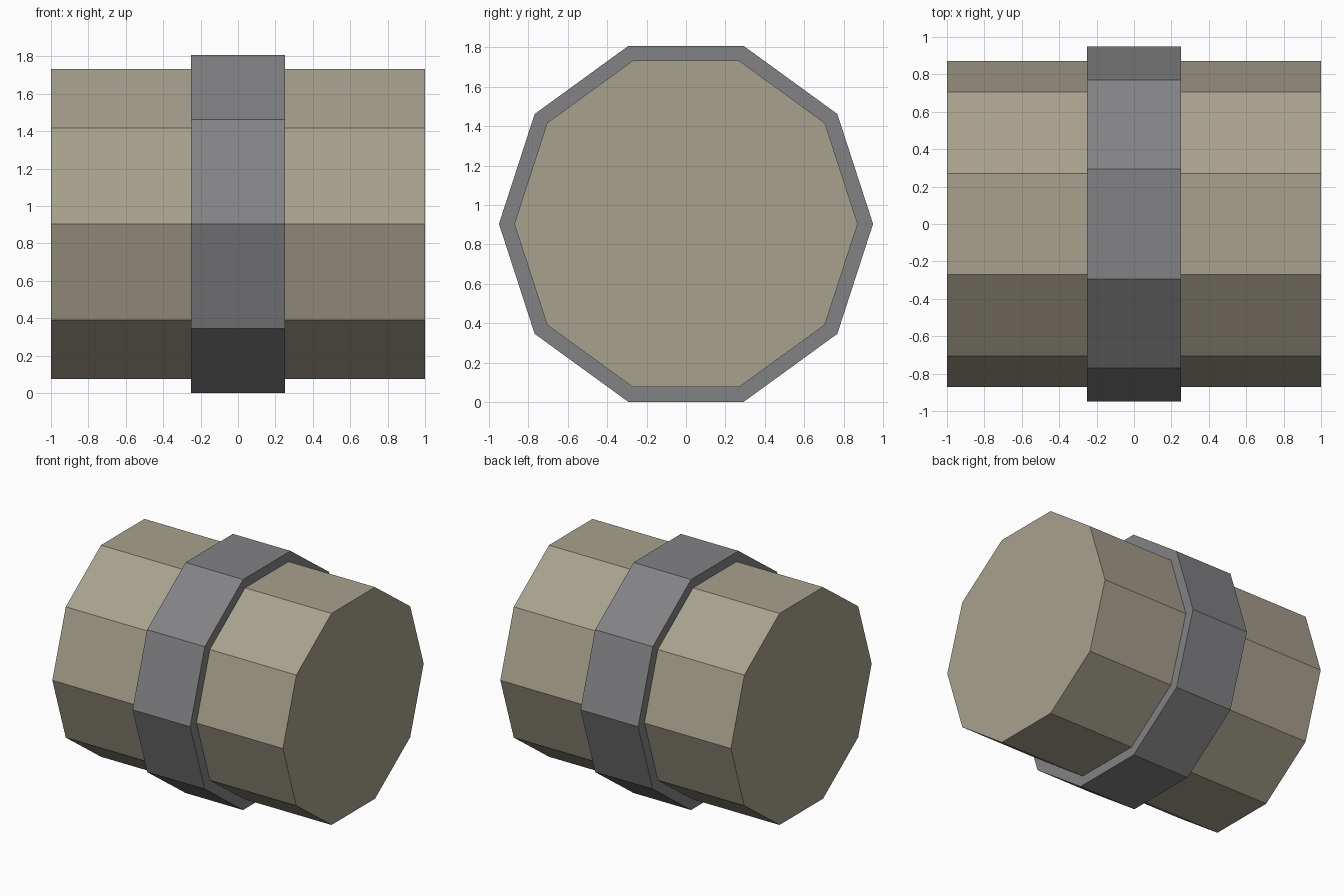
import bpy
import bmesh
from math import pi
from mathutils import Matrix

SIDES = 10
CENTRE_Z = 0.904

if "Cube" in bpy.data.objects:
    bpy.data.objects.remove(bpy.data.objects["Cube"], do_unlink=True)


def make_material(name, rgb):
    mat = bpy.data.materials.new(name)
    mat.use_nodes = True
    colour = (*rgb, 1.0)
    mat.diffuse_color = colour
    mat.node_tree.nodes["Principled BSDF"].inputs["Base Color"].default_value = colour
    return mat


def make_drum(name, radius, length, mat):
    """Flat-sided drum lying along x, with corners pointing to front and back."""
    bm = bmesh.new()
    bmesh.ops.create_cone(bm, cap_ends=True, cap_tris=False, segments=SIDES,
                          radius1=radius, radius2=radius, depth=length,
                          matrix=Matrix.Rotation(pi / 2, 4, "Y"))
    mesh = bpy.data.meshes.new(name)
    bm.to_mesh(mesh)
    bm.free()
    mesh.materials.append(mat)
    obj = bpy.data.objects.new(name, mesh)
    obj.location.z = CENTRE_Z
    bpy.context.collection.objects.link(obj)
    return obj


beige = make_material("beige", (0.39, 0.355, 0.265))
grey = make_material("grey", (0.225, 0.225, 0.235))

# Main body and the raised band around its middle
make_drum("body", 0.872, 2.0, beige)
make_drum("middle_band", 0.95, 0.5, grey)
